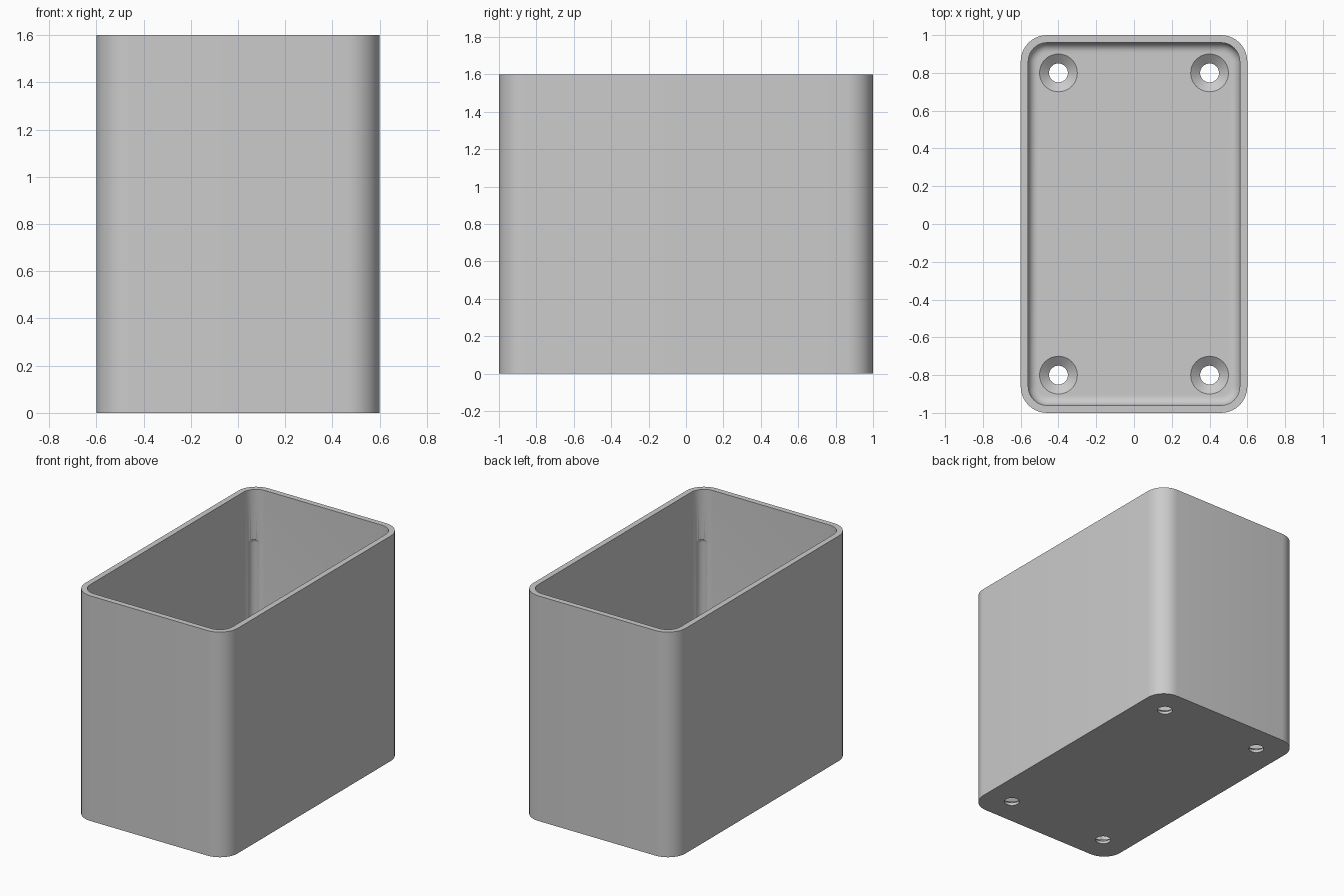
import bpy, bmesh, math

cube = bpy.data.objects.get("Cube")
if cube:
    bpy.data.objects.remove(cube, do_unlink=True)

HX, HY, H = 0.6, 1.0, 1.6       # half width, half length, height
R, WALL, FLOOR, FILLET = 0.14, 0.04, 0.06, 0.05

grey = bpy.data.materials.new("light grey")
grey.use_nodes = True
grey.diffuse_color = (0.6, 0.6, 0.6, 1)
grey.node_tree.nodes["Principled BSDF"].inputs["Base Color"].default_value = (0.6, 0.6, 0.6, 1)


def rounded_ring(inset, z, seg=10):
    """Rounded rectangle set in from the outside of the box."""
    r = R - inset
    pts = []
    for k, (sx, sy) in enumerate(((1, 1), (-1, 1), (-1, -1), (1, -1))):
        for i in range(seg + 1):
            a = math.pi / 2 * (k + i / seg)
            pts.append((sx * (HX - R) + r * math.cos(a),
                        sy * (HY - R) + r * math.sin(a), z))
    return pts


def circle_ring(x, y, r, z, seg=40):
    return [(x + r * math.cos(2 * math.pi * i / seg),
             y + r * math.sin(2 * math.pi * i / seg), z) for i in range(seg)]


def loft(name, rings):
    """Closed solid skinned over a stack of rings, capped at both ends."""
    bm = bmesh.new()
    loops = [[bm.verts.new(p) for p in ring] for ring in rings]
    for a, b in zip(loops, loops[1:]):
        for i in range(len(a)):
            j = (i + 1) % len(a)
            bm.faces.new((a[i], a[j], b[j], b[i]))
    bm.faces.new(loops[0][::-1])
    bm.faces.new(loops[-1])
    bmesh.ops.recalc_face_normals(bm, faces=bm.faces)
    mesh = bpy.data.meshes.new(name)
    bm.to_mesh(mesh)
    bm.free()
    mesh.materials.append(grey)
    ob = bpy.data.objects.new(name, mesh)
    bpy.context.collection.objects.link(ob)
    return ob


# Open box: outer wall, rim, inner wall, floor fillet
profile = [(0, 0), (0, H), (WALL, H)]
for i in range(9):
    a = math.pi / 2 * i / 8
    profile.append((WALL + FILLET * (1 - math.cos(a)),
                    FLOOR + FILLET * (1 - math.sin(a))))
box = loft("open_box", [rounded_ring(d, z) for d, z in profile])

# Countersunk screw holes in the floor, round-topped relief grooves in the inner corners
hole = [(0.05, -0.03), (0.05, 0.02), (0.1, FLOOR), (0.1, FLOOR + 0.03)]
GR, GTOP = 0.045, 1.265
groove = [(GR, FLOOR + FILLET)]
for i in range(8):
    a = math.pi / 2 * i / 8
    groove.append((GR * math.cos(a), GTOP - GR + GR * math.sin(a)))

cutters = []
for sx in (-1, 1):
    for sy in (-1, 1):
        for name, x, y, prof in (("hole_cutter", 0.4, 0.8, hole),
                                 ("groove_cutter", 0.506, 0.906, groove)):
            cutters.append(loft(name, [circle_ring(sx * x, sy * y, r, z) for r, z in prof]))

bpy.context.view_layer.objects.active = box
for c in cutters:
    c.hide_render = True
    mod = box.modifiers.new("cut", 'BOOLEAN')
    mod.operation, mod.solver, mod.object = 'DIFFERENCE', 'EXACT', c
    bpy.ops.object.modifier_apply(modifier=mod.name)
    bpy.data.objects.remove(c, do_unlink=True)

# Smooth rounded corners, crisp edges
for o in bpy.context.selected_objects:
    o.select_set(False)
box.select_set(True)
bpy.ops.object.shade_smooth_by_angle(angle=math.radians(30))
